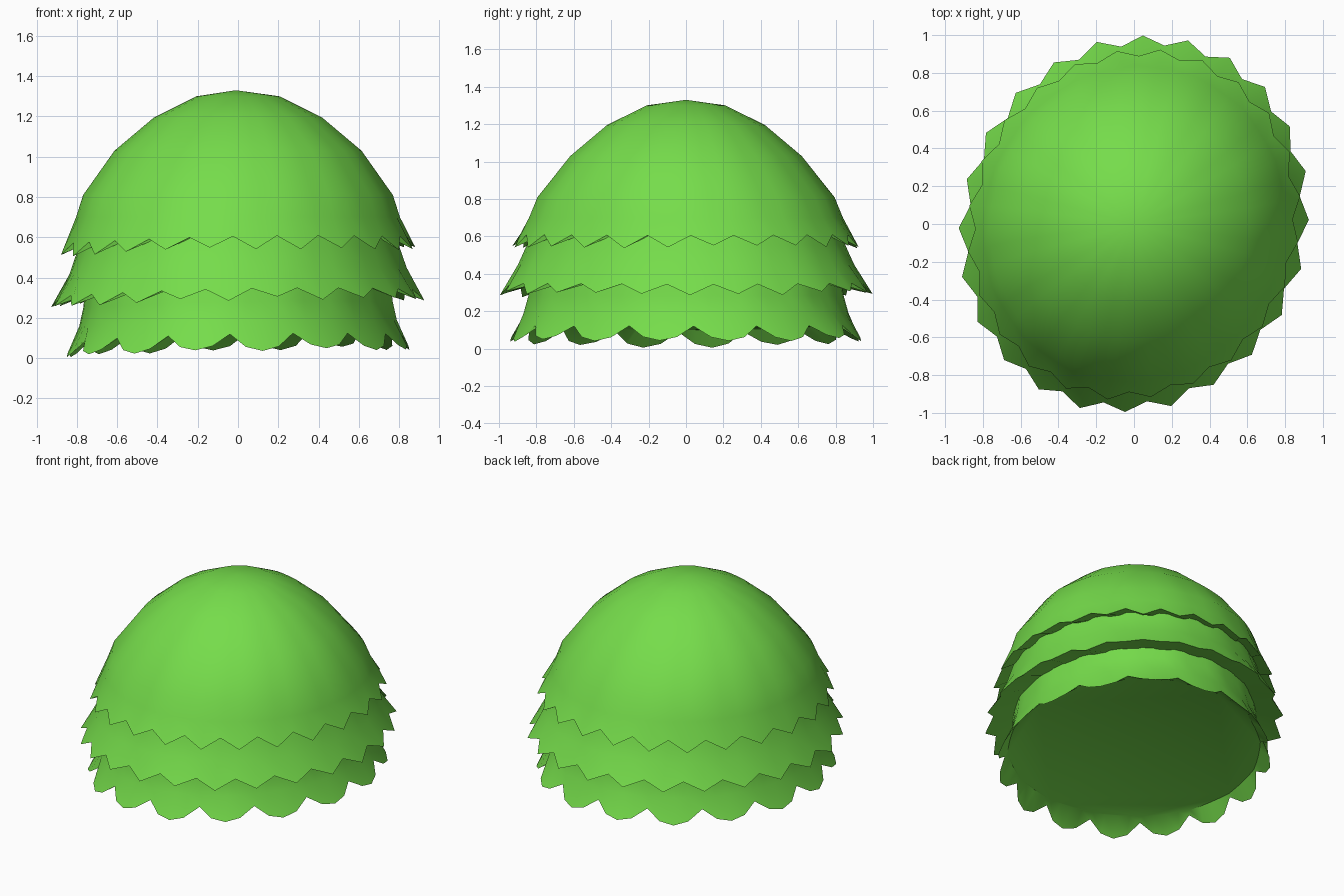
import bpy, bmesh, math, random

if "Cube" in bpy.data.objects:
    bpy.data.objects.remove(bpy.data.objects["Cube"])

random.seed(4)
green = bpy.data.materials.new("leaf_green")
green.diffuse_color = (0.18, 0.72, 0.07, 1)
green.use_nodes = True
green.node_tree.nodes["Principled BSDF"].inputs["Base Color"].default_value = green.diffuse_color
SIDES = 16                      # broad vertical facets of the body
TURN = math.radians(67.5)       # direction of the plan's long axis


def facet(a):
    """Radius factor that partly flattens a circle into a polygon."""
    step = 2 * math.pi / SIDES
    return (1 + math.cos(step / 2) / math.cos(a % step - step / 2)) / 2 + 0.005


def plan_point(rx, ry, a):
    """Point on a turned ellipse whose half extents are rx and ry."""
    mean, diff = (rx * rx + ry * ry) / 2, (ry * ry - rx * rx) / math.sqrt(2)
    u = math.sqrt(mean + diff) * math.cos(a - TURN)
    v = math.sqrt(mean - diff) * math.sin(a - TURN)
    return (u * math.cos(TURN) - v * math.sin(TURN),
            u * math.sin(TURN) + v * math.cos(TURN))


def leaf_tier(name, rings, notch, tip, inner, teeth, shape, phase=0.0,
              crown=False, base=False):
    """Loft plain rings (rx, ry, z) into a toothed hem, then turn under."""
    n = teeth * len(shape)
    bm = bmesh.new()
    jitter = [random.uniform(-0.01, 0.01) for _ in range(teeth)]

    def ring(fn, faceted=True):
        verts = []
        for i in range(n):
            a = -math.pi / 2 + 2 * math.pi * (i + phase) / n
            rx, ry, z = fn(i)
            f = facet(a) if faceted else 1
            x, y = plan_point(rx * f, ry * f, a)
            # hems lean down to the left and droop at both sides
            if z < 0.65:
                z += 0.02 * x - 0.025 * x * x
            verts.append(bm.verts.new((x, y, z)))
        return verts

    def hem(i):
        s = shape[i % len(shape)]
        j = jitter[i // len(shape)] * s
        p = [q + (t - q) * s for q, t in zip(notch, tip)]
        return p[0] + j * 0.5, p[1] + j * 0.5, p[2] + j

    loops = [ring(lambda i, r=r: r) for r in rings]
    loops += [ring(hem, False), ring(lambda i: inner)]
    for up, low in zip(loops, loops[1:]):
        for i in range(n):
            k = (i + 1) % n
            bm.faces.new((up[i], low[i], low[k], up[k]))
    if crown:
        pole = bm.verts.new((-0.01, 0, 1.33))
        for i in range(n):
            bm.faces.new((pole, loops[0][i], loops[0][(i + 1) % n]))
    if base:
        bm.faces.new(loops[-1][::-1])
    me = bpy.data.meshes.new(name)
    bm.to_mesh(me)
    bm.free()
    ob = bpy.data.objects.new(name, me)
    bpy.context.collection.objects.link(ob)
    me.materials.append(green)
    bpy.ops.object.select_all(action='DESELECT')
    ob.select_set(True)
    bpy.context.view_layer.objects.active = ob
    bpy.ops.object.shade_smooth_by_angle(angle=math.radians(40))


# domed crown with pointed hem
leaf_tier("crown_dome",
          [(0.205, 0.21, 1.30), (0.415, 0.42, 1.195), (0.61, 0.615, 1.03),
           (0.765, 0.79, 0.81), (0.80, 0.835, 0.70)],
          (0.84, 0.89, 0.605), (0.88, 0.93, 0.545), (0.74, 0.79, 0.61),
          24, (0, 1), crown=True)

# middle skirt, widest
leaf_tier("middle_skirt",
          [(0.77, 0.82, 0.645), (0.80, 0.85, 0.55), (0.835, 0.895, 0.45)],
          (0.88, 0.95, 0.345), (0.93, 1.0, 0.295), (0.74, 0.79, 0.36),
          24, (0, 1), 0.9)

# bottom skirt with rounded scallops and a flat base
leaf_tier("bottom_skirt",
          [(0.75, 0.82, 0.42), (0.765, 0.84, 0.28), (0.785, 0.865, 0.19)],
          (0.81, 0.89, 0.12), (0.86, 0.95, 0.043), (0.785, 0.83, 0.13),
          16, (0, 0.75, 1, 0.75), base=True)
